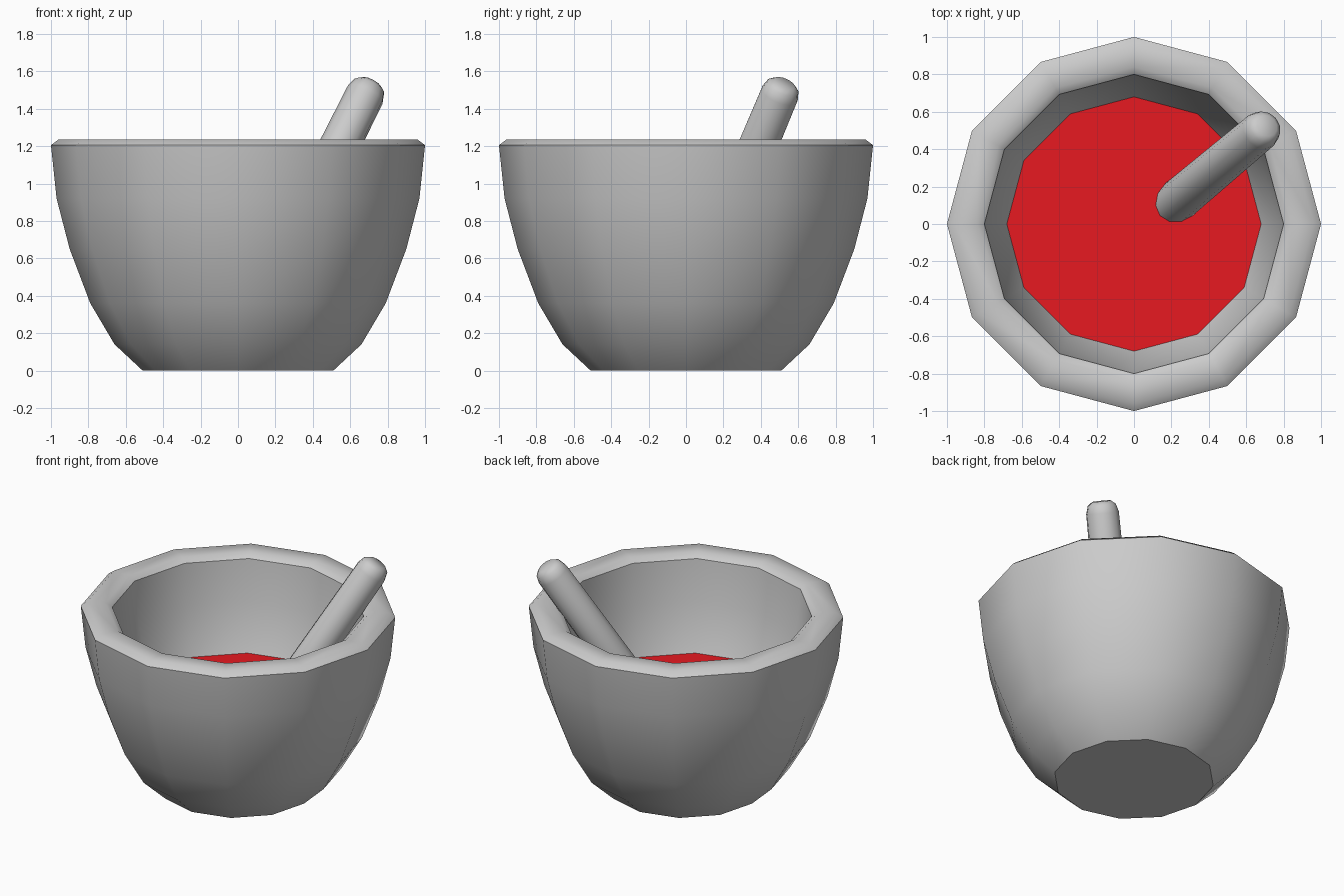
import bpy, bmesh, math
from mathutils import Vector

if "Cube" in bpy.data.objects:
    bpy.data.objects.remove(bpy.data.objects["Cube"])


def lathe(name, profile, sides=12, smooth=True):
    """Turn a (radius, height) profile around z; open ends are capped."""
    bm = bmesh.new()
    rings = []
    for r, z in profile:
        rings.append([bm.verts.new((r * math.cos(2 * math.pi * i / sides),
                                    r * math.sin(2 * math.pi * i / sides), z))
                      for i in range(sides)])
    for a, b in zip(rings, rings[1:]):
        for i in range(sides):
            j = (i + 1) % sides
            bm.faces.new((a[i], a[j], b[j], b[i]))
    bm.faces.new(rings[0][::-1])
    if len(rings) > 1:
        bm.faces.new(rings[-1])
    bmesh.ops.recalc_face_normals(bm, faces=bm.faces)
    mesh = bpy.data.meshes.new(name)
    bm.to_mesh(mesh)
    bm.free()
    obj = bpy.data.objects.new(name, mesh)
    bpy.context.collection.objects.link(obj)
    if smooth:
        bpy.ops.object.select_all(action='DESELECT')
        obj.select_set(True)
        bpy.context.view_layer.objects.active = obj
        bpy.ops.object.shade_smooth_by_angle(angle=math.radians(41))
    return obj


# Mortar bowl: outside, rim, inside
lathe("mortar_bowl", [
    (0.51, 0), (0.66, 0.14), (0.79, 0.36), (0.90, 0.65), (0.97, 0.92), (1.0, 1.205),
    (0.96, 1.235), (0.84, 1.235), (0.80, 1.205),
    (0.77, 0.92), (0.69, 0.62), (0.60, 0.42), (0.46, 0.26), (0.30, 0.20)])

# Red contents
contents = lathe("contents", [(0.62, 0.46), (0.68, 0.60)], smooth=False)
red = bpy.data.materials.new("red")
red.diffuse_color = (0.8, 0.01, 0.015, 1)
red.use_nodes = True
red.node_tree.nodes["Principled BSDF"].inputs["Base Color"].default_value = red.diffuse_color
contents.data.materials.append(red)

# Pestle leaning on the rim; local origin at its upper shoulder
pestle = lathe("pestle", [
    (0.07, -1.36), (0.105, -1.33), (0.115, -1.28), (0.105, 0),
    (0.09, 0.05), (0.06, 0.074)])
pestle.rotation_mode = 'QUATERNION'
pestle.rotation_quaternion = Vector((0.50, 0.42, 1)).to_track_quat('Z', 'Y')
pestle.location = (0.68, 0.50, 1.475)
